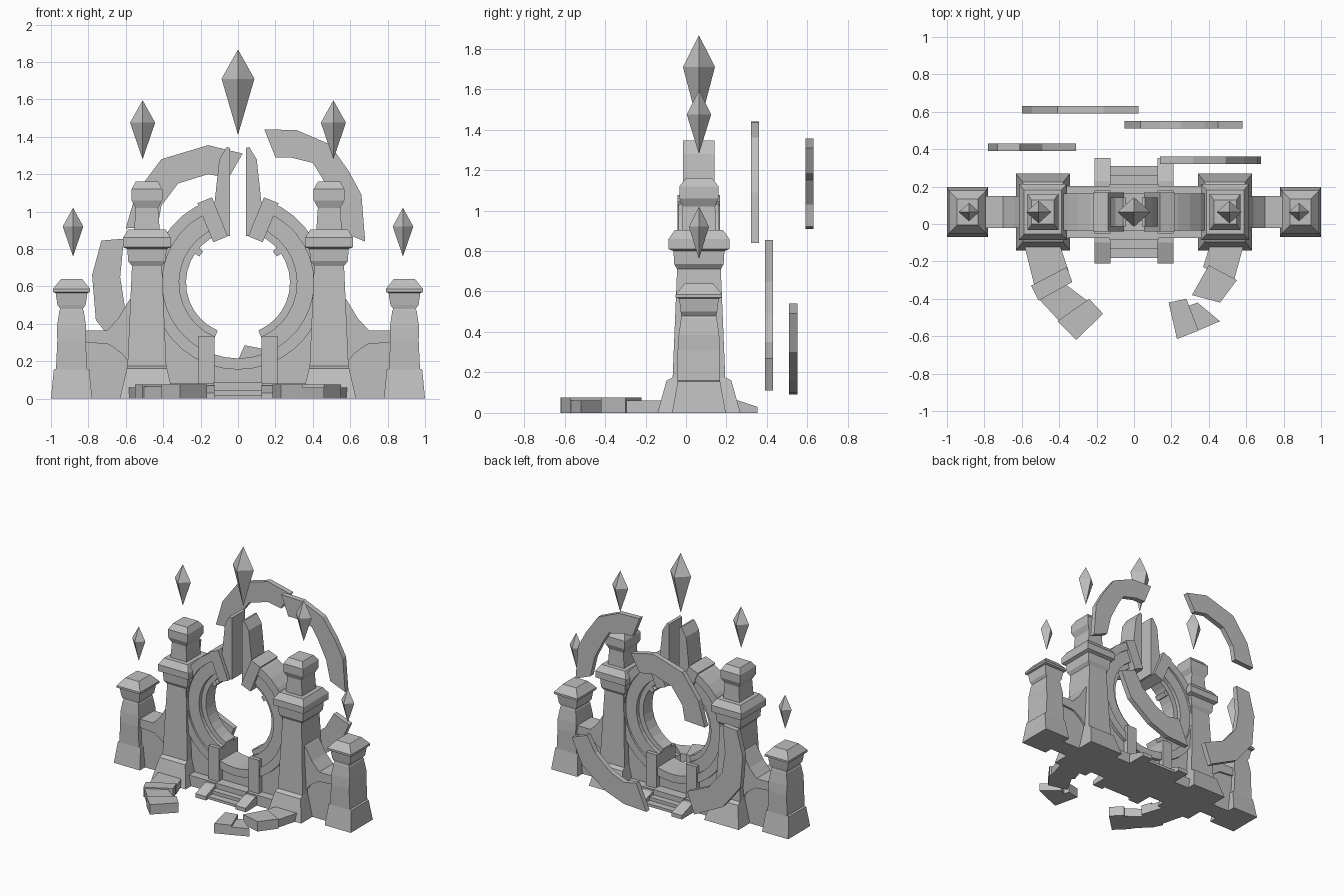
import bpy, bmesh
from math import sin, cos, radians
from mathutils import Vector

if "Cube" in bpy.data.objects:
    bpy.data.objects.remove(bpy.data.objects["Cube"])

stone = bpy.data.materials.new("grey stone")
stone.use_nodes = True
GREY = (0.52, 0.52, 0.52, 1)
stone.diffuse_color = GREY
stone.node_tree.nodes["Principled BSDF"].inputs["Base Color"].default_value = GREY

YC = 0.064   # depth of the gate's centre plane
ZC = 0.62    # height of the ring's centre


def loft(name, loops):
    """Skin a closed solid through loops of equal length."""
    bm = bmesh.new()
    rows = [[bm.verts.new(p) for p in loop] for loop in loops]
    n = len(rows[0])
    for a, b in zip(rows, rows[1:]):
        for i in range(n):
            j = (i + 1) % n
            bm.faces.new((a[i], a[j], b[j], b[i]))
    bm.faces.new(rows[0])
    bm.faces.new(rows[-1])
    bmesh.ops.remove_doubles(bm, verts=bm.verts, dist=0.0001)
    bmesh.ops.recalc_face_normals(bm, faces=bm.faces)
    mesh = bpy.data.meshes.new(name)
    bm.to_mesh(mesh)
    bm.free()
    mesh.materials.append(stone)
    obj = bpy.data.objects.new(name, mesh)
    bpy.context.collection.objects.link(obj)
    return obj


def place(p, d, axis):
    a, b = p
    return {"x": (d, a, b), "y": (a, d, b), "z": (a, b, d)}[axis]


def prism(name, pts, axis, lo, hi):
    return loft(name, [[place(p, d, axis) for p in pts] for d in (lo, hi)])


def strip(name, outer, inner, lo, hi):
    """Curved band in the front plane between two point rows."""
    return loft(name, [[place(o, lo, "y"), place(i, lo, "y"), place(i, hi, "y"), place(o, hi, "y")]
                       for o, i in zip(outer, inner)])


def arc(r, a0, a1, n):
    angles = [radians(a0 + (a1 - a0) * i / n) for i in range(n + 1)]
    return [(r * cos(a), ZC + r * sin(a)) for a in angles]


def ring(name, r0, r1, a0, a1, n, hy):
    strip(name, arc(r1, a0, a1, n), arc(r0, a0, a1, n), YC - hy, YC + hy)


def tower(name, x, profile):
    """Square stack from (height, half width, half depth) rows."""
    loft(name, [[(x + sx * hx, YC + sy * hy, z) for sx, sy in ((-1, -1), (1, -1), (1, 1), (-1, 1))]
                for z, hx, hy in profile])


def crystal(name, x, bottom, mid, top, r):
    loft(name, [[(x + s * dx, YC + s * dy * 0.9, z) for dx, dy in ((-1, 0), (0, -1), (1, 0), (0, 1))]
                for z, s in ((bottom, 0), (mid, r), (top, 0))])


def mirrored(pts, s):
    return [(s * a, b) for a, b in pts]


large = [(0, .145, .205), (.16, .108, .16), (.175, .104, .13), (.71, .08, .108), (.735, .1, .122),
         (.8, .105, .126), (.81, .128, .15), (.86, .128, .15), (.905, .1, .118), (.905, .068, .085),
         (1.02, .06, .08), (1.06, .082, .096), (1.12, .082, .096), (1.16, .06, .065)]
small = [(0, .11, .133), (.155, .095, .105), (.16, .083, .105), (.31, .076, .105), (.385, .078, .1),
         (.47, .065, .088), (.48, .06, .085), (.5, .075, .09), (.565, .085, .098), (.57, .1, .115),
         (.585, .1, .115), (.64, .056, .07)]

for s, side in ((-1, "right"), (1, "left")):
    # Pillars and floating crystals
    tower(side + "_large_pillar", s * .487, large)
    tower(side + "_small_pillar", s * .89, small)
    crystal(side + "_large_crystal", s * .51, 1.28, 1.475, 1.595, .067)
    crystal(side + "_small_crystal", s * .882, .76, .92, 1.02, .055)

    # Swept side wall with a raised lower band
    top = [(.85, .365), (.7, .365), (.64, .43), (.58, .53), (.5, .6)]
    low = [(.85, .305), (.69, .29), (.62, .24), (.58, .19), (.5, .17)]
    floor = [(x, 0) for x, z in top]
    strip(side + "_side_wall", mirrored(top, s), mirrored(floor, s), YC - .07, YC + .07)
    strip(side + "_side_wall_cap", mirrored(top, s), mirrored(low, s), YC - .085, YC + .085)

    # Radial end block and broken spike above the ring
    out = Vector((s * sin(radians(22)), cos(radians(22))))
    across = Vector((out.y, -out.x)) * .042
    mid = Vector((0, ZC))
    block = [mid + out * r + across * k for r, k in ((.25, -1), (.25, 1), (.475, 1), (.475, -1))]
    prism(side + "_ring_end_block", [tuple(p) for p in block], "y", YC - .105, YC + .105)
    spike = [(.042, .87), (.042, 1.34), (.06, 1.345), (.1, 1.28), (.125, 1.05), (.115, .87)]
    prism(side + "_spike", mirrored(spike, s), "y", YC - .078, YC + .078)

    # Inner lip and main body of the ring, open at the top and bottom
    a = (110, 247) if s < 0 else (-67, 70)
    ring(side + "_ring_lip", .278, .33, *a, 12, .055)
    ring(side + "_ring_body", .315, .42, *a, 12, .085)
    ring(side + "_ring_tooth", .25, .3, *((138, 146) if s < 0 else (34, 42)), 1, .05)

    # Stair rail and post
    rail = [(-.21, 0), (-.21, .03), (-.1, .07), (-.05, .07), (-.05, .335), (.178, .335),
            (.178, .07), (.23, .07), (.353, .03), (.353, 0)]
    lo, hi = sorted((s * .125, s * .212))
    prism(side + "_stair_rail", rail, "x", lo, hi)

crystal("centre_crystal", 0, 1.41, 1.71, 1.866, .088)

# Outer moulding and the wall under it
ring("ring_moulding", .405, .465, 110, 430, 32, .1)
cradle = arc(.44, 200, 340, 14)
strip("lower_wall", cradle, [(x, 0) for x, z in cradle], YC - .075, YC + .075)
tower("plinth", 0, [(0, .4, .14), (.08, .4, .14)])

# Steps on both sides
for i, (hy, z) in enumerate(((.245, .02), (.195, .045), (.15, .085))):
    tower("step_%d" % (i + 1), 0, [(0, .13, hy), (z, .13, hy)])

# Floating arc fragments behind the gate
strip("upper_left_arc",
      [(.14, 1.44), (.315, 1.435), (.49, 1.36), (.59, 1.22), (.66, 1.09), (.68, .84)],
      [(.2, 1.29), (.28, 1.29), (.4, 1.26), (.45, 1.18), (.52, 1.04), (.555, .89)], .32, .36)
strip("upper_right_arc",
      [(.025, 1.31), (-.16, 1.355), (-.41, 1.28), (-.545, 1.1), (-.6, .91)],
      [(-.05, 1.18), (-.16, 1.2), (-.32, 1.15), (-.41, 1.03), (-.43, .92)], .59, .63)
strip("lower_right_arc",
      [(-.73, .845), (-.78, .66), (-.76, .42), (-.61, .23), (-.37, .11)],
      [(-.61, .855), (-.63, .65), (-.605, .49), (-.49, .35), (-.31, .27)], .39, .43)
strip("lower_left_arc",
      [(.58, .49), (.49, .3), (.3, .16), (.14, .1), (-.05, .09)],
      [(.45, .54), (.38, .42), (.25, .31), (.14, .265), (.035, .285)], .51, .55)

# Fallen kerb pieces on the ground in front
kerbs = [
    ("right_kerb_long", [(-.59, -.1), (-.4, -.1), (-.35, -.25), (-.53, -.34)], .06),
    ("right_kerb_middle", [(-.55, -.33), (-.36, -.23), (-.33, -.31), (-.51, -.41)], .075),
    ("right_kerb_bend", [(-.51, -.4), (-.37, -.32), (-.25, -.41), (-.38, -.54)], .065),
    ("right_kerb_end", [(-.41, -.52), (-.24, -.4), (-.165, -.48), (-.31, -.62)], .075),
    ("left_kerb_long", [(.59, -.1), (.41, -.1), (.37, -.23), (.53, -.32)], .06),
    ("left_kerb_middle", [(.55, -.3), (.4, -.22), (.31, -.38), (.46, -.42)], .075),
    ("left_kerb_bend", [(.34, -.42), (.46, -.52), (.32, -.58), (.26, -.45)], .06),
    ("left_kerb_end", [(.185, -.42), (.28, -.4), (.345, -.57), (.23, -.615)], .075),
]
for name, pts, height in kerbs:
    prism(name, pts, "z", 0, height)
